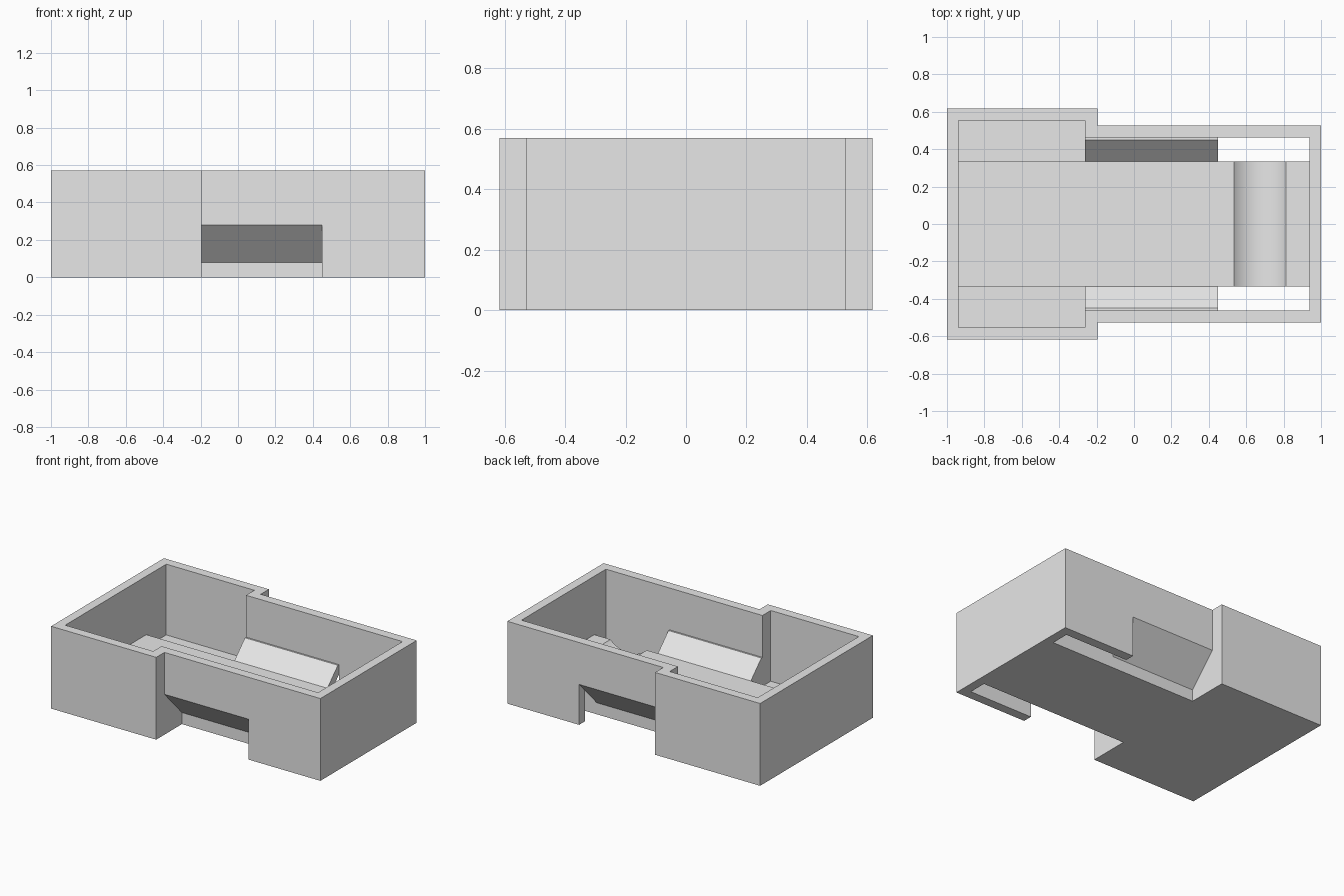
import bpy
import bmesh
import math
from mathutils import Vector

cube = bpy.data.objects.get("Cube")
if cube:
    bpy.data.objects.remove(cube, do_unlink=True)

# Main dimensions
HEIGHT = 0.57
ABOVE, BELOW = 0.8, -0.2
STEP_X, SLOT_X, END_X = -0.195, 0.45, 0.937
PLATFORM_Y, PLATFORM_Z = 0.335, 0.165
INNER_Y, OUTER_Y, WIDE_Y = 0.462, 0.527, 0.617
POCKET_Y, POCKET_Z = 0.553, 0.08
CHUTE_Z = 0.28

grey = bpy.data.materials.new("light grey")
grey.use_nodes = True
grey.diffuse_color = (0.8, 0.8, 0.8, 1)
grey.node_tree.nodes["Principled BSDF"].inputs["Base Color"].default_value = (0.8, 0.8, 0.8, 1)


def prism(name, points, offset):
    """Solid made by sweeping a closed 3D outline along an offset."""
    bm = bmesh.new()
    face = bm.faces.new([bm.verts.new(p) for p in points])
    swept = bmesh.ops.extrude_face_region(bm, geom=[face])["geom"]
    verts = [v for v in swept if isinstance(v, bmesh.types.BMVert)]
    bmesh.ops.translate(bm, verts=verts, vec=Vector(offset))
    bmesh.ops.recalc_face_normals(bm, faces=bm.faces)
    mesh = bpy.data.meshes.new(name)
    bm.to_mesh(mesh)
    bm.free()
    mesh.materials.append(grey)
    obj = bpy.data.objects.new(name, mesh)
    bpy.context.collection.objects.link(obj)
    return obj


def section(name, x0, x1, yz):
    """Solid with a (y, z) cross-section between two x positions."""
    return prism(name, [(x0, y, z) for y, z in yz], (x1 - x0, 0, 0))


def mirrored(half):
    return half + [(-y, z) for y, z in reversed(half)]


# Stepped outer block
half = [(-1, WIDE_Y), (STEP_X, WIDE_Y), (STEP_X, OUTER_Y), (1, OUTER_Y)]
outline = half + [(x, -y) for x, y in reversed(half)]
body = prism("tray_body", [(x, y, 0) for x, y in outline], (0, 0, HEIGHT))

cutters = []

# Wide bay with a lowered pocket on each side of the platform
cutters.append(section("wide_bay_cutter", -END_X, -0.262, mirrored([
    (PLATFORM_Y, PLATFORM_Z), (PLATFORM_Y, POCKET_Z),
    (POCKET_Y, POCKET_Z), (POCKET_Y, ABOVE)])))

# Middle bay with sloping sides
cutters.append(section("middle_bay_cutter", -0.3, SLOT_X + 0.02, mirrored([
    (PLATFORM_Y, PLATFORM_Z), (0.45, CHUTE_Z), (INNER_Y, CHUTE_Z), (INNER_Y, ABOVE)])))

# End bay with slots through the floor
cutters.append(section("end_bay_cutter", SLOT_X, END_X, mirrored([
    (PLATFORM_Y, PLATFORM_Z), (PLATFORM_Y, BELOW), (INNER_Y, BELOW), (INNER_Y, ABOVE)])))

# Sloped openings in the outer side walls
for side, label in ((1, "back"), (-1, "front")):
    cutters.append(section(label + "_opening_cutter", STEP_X, SLOT_X, [
        (side * y, z) for y, z in (
            (PLATFORM_Y, BELOW), (PLATFORM_Y, POCKET_Z), (OUTER_Y, CHUTE_Z),
            (0.7, CHUTE_Z), (0.7, BELOW))]))

# Shallow round groove across the platform
radius, half_width, centre_x = 0.2, 0.139, 0.674
centre_z = PLATFORM_Z + math.sqrt(radius ** 2 - half_width ** 2)
ring = [2 * math.pi * i / 96 for i in range(96)]
cutters.append(prism("groove_cutter", [
    (centre_x + radius * math.cos(a), -0.4, centre_z + radius * math.sin(a)) for a in ring],
    (0, 0.8, 0)))

# Cut the block, then bake the result and drop the cutters
for cutter in cutters:
    mod = body.modifiers.new(cutter.name, "BOOLEAN")
    mod.operation = "DIFFERENCE"
    mod.solver = "EXACT"
    mod.object = cutter
    cutter.hide_render = True
bpy.context.view_layer.objects.active = body
body.select_set(True)
for cutter in cutters:
    bpy.ops.object.modifier_apply(modifier=cutter.name)
    bpy.data.objects.remove(cutter, do_unlink=True)
bpy.ops.object.shade_smooth_by_angle(angle=math.radians(20))
